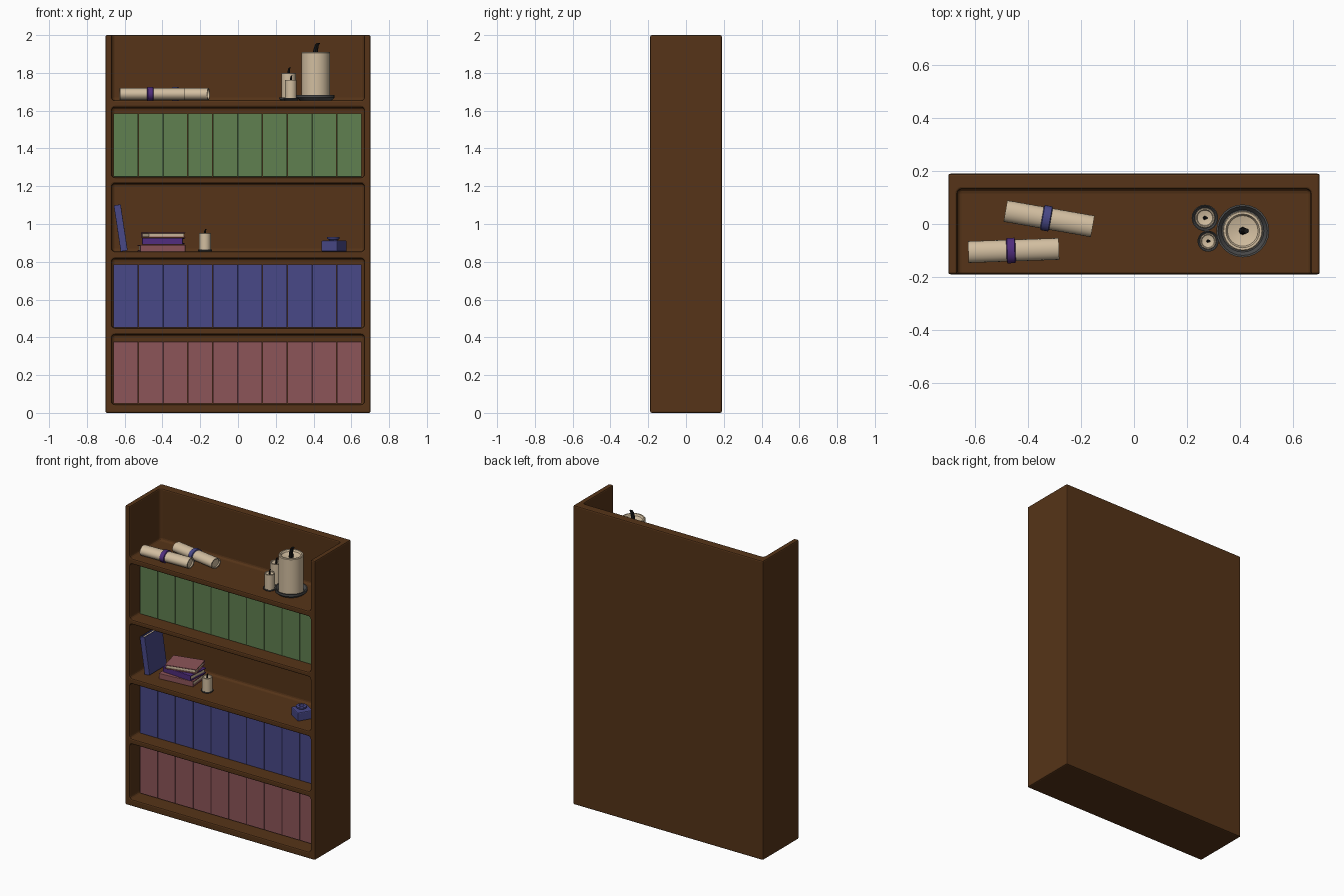
import bpy, bmesh, math
from mathutils import Matrix, Vector

if "Cube" in bpy.data.objects:
    bpy.data.objects.remove(bpy.data.objects["Cube"])


def material(name, r, g, b):
    m = bpy.data.materials.new(name)
    m.diffuse_color = (r, g, b, 1)
    m.use_nodes = True
    m.node_tree.nodes["Principled BSDF"].inputs["Base Color"].default_value = m.diffuse_color
    return m


WOOD = material("wood", .092, .034, .009)
GREEN = material("green_cover", .117, .216, .08)
BLUE = material("blue_cover", .065, .065, .242)
RED = material("red_cover", .262, .089, .098)
PURPLE = material("purple_cover", .08, .026, .205)
CREAM = material("cream", .645, .515, .352)
METAL = material("dark_metal", .07, .07, .07)
BLACK = material("black", .008, .008, .008)


def finish(name, bm, mat, matrix=Matrix(), smooth=False, bevel=0):
    bmesh.ops.recalc_face_normals(bm, faces=bm.faces)
    me = bpy.data.meshes.new(name)
    bm.to_mesh(me)
    bm.free()
    ob = bpy.data.objects.new(name, me)
    bpy.context.collection.objects.link(ob)
    ob.matrix_world = matrix
    me.materials.append(mat)
    bpy.ops.object.select_all(action='DESELECT')
    ob.select_set(True)
    bpy.context.view_layer.objects.active = ob
    if bevel:
        mod = ob.modifiers.new("bevel", 'BEVEL')
        mod.width, mod.segments = bevel, 2
        mod.limit_method, mod.angle_limit = 'ANGLE', math.radians(60)
    if smooth:
        bpy.ops.object.shade_smooth_by_angle(angle=math.radians(35))
    return ob


def add_box(bm, lo, hi, bevel=0):
    lo, hi = Vector(lo), Vector(hi)
    m = Matrix.Translation((lo + hi) / 2) @ Matrix.Diagonal((*(hi - lo), 1))
    verts = bmesh.ops.create_cube(bm, size=1, matrix=m)["verts"]
    if bevel:
        edges = list({e for v in verts for e in v.link_edges})
        bmesh.ops.bevel(bm, geom=edges, offset=bevel, segments=3, profile=.5, affect='EDGES')


def lathe(name, profile, mat, matrix, sides=24):
    bm = bmesh.new()
    vs = [bm.verts.new((r, 0, z)) for r, z in profile]
    es = [bm.edges.new(p) for p in zip(vs, vs[1:])]
    bmesh.ops.spin(bm, geom=vs + es, cent=(0, 0, 0), axis=(0, 0, 1),
                   angle=math.tau, steps=sides, use_duplicate=False)
    bmesh.ops.remove_doubles(bm, verts=bm.verts, dist=.0002)
    return finish(name, bm, mat, matrix, True)


def at(x, y, z, rx=0, ry=0, rz=0):
    rot = [Matrix.Rotation(math.radians(a), 4, ax) for a, ax in ((rz, 'Z'), (ry, 'Y'), (rx, 'X'))]
    return Matrix.Translation((x, y, z)) @ rot[0] @ rot[1] @ rot[2]


# Book: folded cover with its spine towards -y, and a slightly smaller page block
def book(name, t, d, h, mat, matrix):
    a, b, w = t / 2, d / 2, min(.008, t * .2)
    bm = bmesh.new()
    pts = [(-a, b), (-a, -b), (a, -b), (a, b), (a - w, b), (a - w, w - b), (w - a, w - b), (w - a, b)]
    face = bm.faces.new([bm.verts.new((x, y, -h / 2)) for x, y in pts])
    ext = bmesh.ops.extrude_face_region(bm, geom=[face])["geom"]
    bmesh.ops.translate(bm, vec=(0, 0, h), verts=[v for v in ext if isinstance(v, bmesh.types.BMVert)])
    finish(name + "_cover", bm, mat, matrix, bevel=.002)
    bm = bmesh.new()
    add_box(bm, (w - a, w - b, .007 - h / 2), (a - w, b - .007, h / 2 - .007))
    finish(name + "_pages", bm, CREAM, matrix)


# Case: solid block with five soft-cornered compartments cut out, top one open
bm = bmesh.new()
add_box(bm, (-.702, -.19, 0), (.702, .19, 2))
case = finish("bookcase", bm, WOOD)
bm = bmesh.new()
for z0, z1 in ((.045, .414), (.45, .817), (.854, 1.215), (1.247, 1.618), (1.655, 2.3)):
    add_box(bm, (-.668, -.5, z0), (.668, .132, z1), .016)
cutter = finish("compartment_cutter", bm, WOOD)
cutter.hide_render = True
mod = case.modifiers.new("compartments", 'BOOLEAN')
mod.operation, mod.solver, mod.object = 'DIFFERENCE', 'EXACT', cutter
bpy.context.view_layer.objects.active = case
bpy.ops.object.modifier_apply(modifier=mod.name)
bpy.data.objects.remove(cutter)
mod = case.modifiers.new("bevel", 'BEVEL')
mod.width, mod.segments = .008, 2
mod.limit_method, mod.angle_limit = 'ANGLE', math.radians(60)

# Three full rows of ten books
for label, mat, z0, z1 in (("red", RED, .05, .377), ("blue", BLUE, .452, .785), ("green", GREEN, 1.25, 1.585)):
    for i in range(10):
        book(f"{label}_book_{i + 1}", .13, .2, z1 - z0, mat,
             at(-.66 + .1315 * (i + .5), .005, (z0 + z1) / 2))

# Leaning book and small stack on the middle shelf
book("leaning_book", .037, .185, .247, BLUE, at(-.621, -.007, .979, ry=-8.6))
book("stack_book_low", .036, .155, .24, RED, at(-.405, -.01, .872, ry=-90, rz=5))
book("stack_book_mid", .036, .15, .215, PURPLE, at(-.395, 0, .909, ry=-90, rz=-4))
book("stack_book_top", .029, .15, .205, RED, at(-.396, .005, .942, ry=-90, rz=194))


# Candle: shallow dish, wax with a hollow top, bent wick
def candle(name, x, y, z, dish, r, top, wick):
    place = at(x, y, z)
    k = dish * .28
    lathe(name + "_dish", [(0, 0), (dish * .85, 0), (dish, k * .5), (dish, k), (dish * .93, k),
                           (dish * .8, k * .4), (0, k * .4)], METAL, place)
    h = top - z
    lathe(name + "_wax", [(0, k * .3), (r, k * .3), (r, h - r * .06), (r * .95, h), (r * .84, h),
                          (r * .76, h - r * .15), (r * .3, h - r * .28), (0, h - r * .28)], CREAM, place)
    bm = bmesh.new()
    wr, z0, z1 = max(r * .2, .006), h - r * .35, wick - z
    rings = []
    for f, off in ((0, 0), (.5, 0), (.85, .4), (1, .9)):
        s = wr * (1 - .35 * f)
        rings.append([bm.verts.new((s * math.cos(i * math.tau / 8) + off * wr, s * math.sin(i * math.tau / 8),
                                    z0 + (z1 - z0) * f)) for i in range(8)])
    for lo, hi in zip(rings, rings[1:]):
        for i in range(8):
            bm.faces.new((lo[i], lo[i - 1], hi[i - 1], hi[i]))
    bm.faces.new(rings[0])
    bm.faces.new(rings[-1])
    finish(name + "_wick", bm, BLACK, place, True)


candle("large_candle", .411, -.026, 1.655, .1, .076, 1.91, 1.957)
candle("medium_candle", .268, .023, 1.655, .05, .038, 1.80, 1.828)
candle("small_candle", .28, -.065, 1.655, .04, .031, 1.763, 1.787)
candle("shelf_candle", -.175, -.075, .854, .038, .031, .952, .973)


# Rolled scrolls: hollow tube with a ribbon, slightly flattened
def scroll(name, x, y, length, angle, band, mat):
    place = at(x, y, 1.688, ry=90, rz=angle) @ Matrix.Diagonal((.8, 1, 1, 1))
    e = length / 2
    lathe(name + "_paper", [(0, .01 - e), (.033, .01 - e), (.033, -e), (.041, -e), (.041, e),
                            (.033, e), (.033, e - .01), (0, e - .01)], CREAM, place, 20)
    b0, b1 = band - .018, band + .018
    lathe(name + "_ribbon", [(.039, b0), (.048, b0 + .004), (.048, b1 - .004), (.039, b1)], mat, place, 20)


scroll("front_scroll", -.455, -.1, .343, 2, -.01, PURPLE)
scroll("back_scroll", -.321, .02, .335, -10, -.01, BLUE)

# Square inkwell with round neck
bm = bmesh.new()
add_box(bm, (-.05, -.05, 0), (.05, .05, .058))
finish("inkwell_body", bm, BLUE, at(.509, -.05, .854, rz=-32), bevel=.006)
lathe("inkwell_neck", [(.022, .056), (.022, .064), (.033, .066), (.033, .076), (.028, .078),
                       (.016, .078), (.014, .06), (0, .06)], BLUE, at(.505, -.05, .854))
